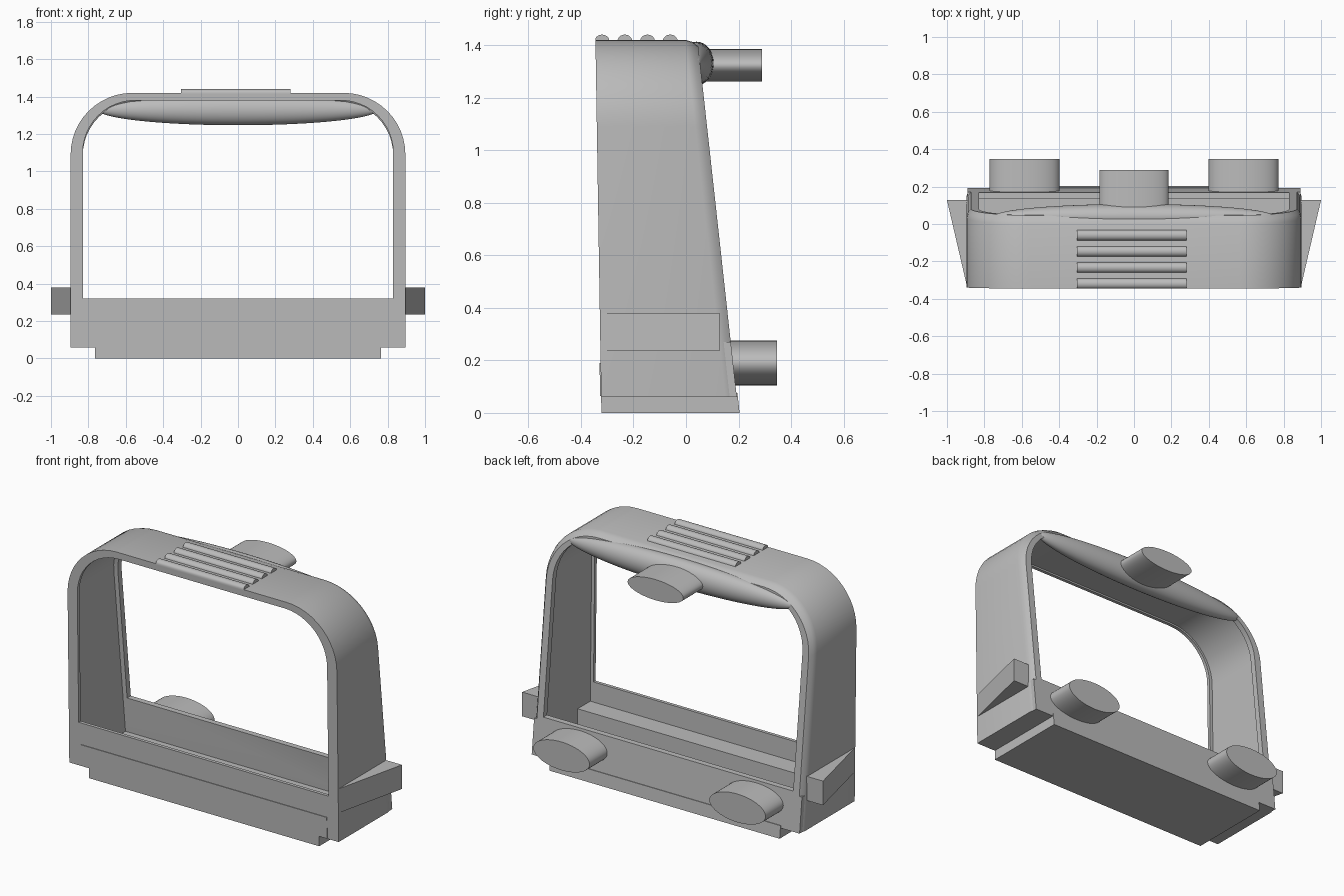
import bpy, bmesh, math
from mathutils import Matrix

if "Cube" in bpy.data.objects:
    bpy.data.objects.remove(bpy.data.objects["Cube"])

grey = bpy.data.materials.new("plain_grey")
grey.use_nodes = True
grey.diffuse_color = (0.5, 0.5, 0.5, 1)
grey.node_tree.nodes["Principled BSDF"].inputs["Base Color"].default_value = (0.5, 0.5, 0.5, 1)


def front(z):
    return -0.322 - 0.016 * z


def rear(z):
    return 0.2 - 0.11 * z


def finish(name, bm):
    """Turn a bmesh into a smooth-by-angle grey object."""
    bmesh.ops.remove_doubles(bm, verts=bm.verts, dist=0.0002)
    bmesh.ops.recalc_face_normals(bm, faces=bm.faces)
    mesh = bpy.data.meshes.new(name)
    bm.to_mesh(mesh)
    bm.free()
    mesh.materials.append(grey)
    obj = bpy.data.objects.new(name, mesh)
    bpy.context.collection.objects.link(obj)
    bpy.ops.object.select_all(action="DESELECT")
    obj.select_set(True)
    bpy.context.view_layer.objects.active = obj
    bpy.ops.object.shade_smooth_by_angle(angle=math.radians(30))
    return obj


def loft(name, loops, closed=False):
    """Bridge equal-length point loops; cap the ends unless closed."""
    bm = bmesh.new()
    rings = [[bm.verts.new(p) for p in loop] for loop in loops]
    count = len(rings)
    for i in range(count if closed else count - 1):
        a, b = rings[i], rings[(i + 1) % count]
        for j in range(len(a)):
            k = (j + 1) % len(a)
            bm.faces.new((a[j], a[k], b[k], b[j]))
    if not closed:
        bm.faces.new(rings[0])
        bm.faces.new(rings[-1])
    return finish(name, bm)


def arch(width, bottom, top, radius, depth, offset):
    """Arch outline with square bottom corners, following a leaning face."""
    points = [(-width, bottom), (width, bottom)]
    for side, start in ((1, 0), (-1, 90)):
        for i in range(13):
            a = math.radians(start + i * 7.5)
            points.append((side * (width - radius) + radius * math.cos(a),
                           top - radius + radius * math.sin(a)))
    return [(x, depth(z) + offset, z) for x, z in points]


# Hollow arched frame with front rim, sill step, channel and rear flange
loft("arched_frame", [
    arch(0.895, 0.06, 1.42, 0.33, front, 0),
    arch(0.895, 0.06, 1.42, 0.33, rear, -0.045),
    arch(0.888, 0.06, 1.412, 0.33, rear, -0.02),
    arch(0.872, 0.06, 1.395, 0.32, rear, 0),
    arch(0.83, 0.29, 1.375, 0.29, rear, 0),
    arch(0.83, 0.29, 1.375, 0.29, rear, -0.035),
    arch(0.85, 0.08, 1.39, 0.3, rear, -0.045),
    arch(0.85, 0.08, 1.39, 0.3, front, 0.14),
    arch(0.85, 0.2, 1.39, 0.3, front, 0.14),
    arch(0.85, 0.2, 1.39, 0.3, front, 0.02),
    arch(0.83, 0.32, 1.38, 0.28, front, 0.02),
    arch(0.83, 0.32, 1.38, 0.28, front, 0),
], closed=True)


def panel(name, half_x, low, high, front_off, back):
    loft(name, [[(x, front(low) + front_off, low), (x, back(low), low),
                 (x, back(high), high), (x, front(high) + front_off, high)]
                for x in (-half_x, half_x)])


# Base plinth, lower front panel and flush rear panel
panel("base_plinth", 0.765, 0, 0.075, 0, lambda z: rear(z) + 0.004)
panel("lower_front_panel", 0.82, 0.065, 0.19, -0.004, lambda z: front(z) + 0.01)
loft("rear_panel", [[(x, rear(z) - 0.03, z), (x, rear(z), z)][::s] +
                    [(x, rear(t), t), (x, rear(t) - 0.03, t)][::s]
                    for x, z, t, s in ((-0.89, 0.06, 0.27, 1), (0.89, 0.06, 0.27, 1))])

# Tapered side lugs
for label, s in (("left", 1), ("right", -1)):
    loft(label + "_lug", [[(s * 0.88, -0.325, z), (s * 0.895, -0.325, z),
                           (s * 1.0, 0.128, z), (s * 0.88, 0.128, z)]
                          for z in (0.235, 0.38)])

# Swollen rear bar under the arch top
bm = bmesh.new()
bmesh.ops.create_uvsphere(bm, u_segments=32, v_segments=32, radius=1,
                          matrix=Matrix.Translation((0, 0.04, 1.33))
                          @ Matrix.Diagonal((0.75, 0.067, 0.083, 1))
                          @ Matrix.Rotation(math.pi / 2, 4, "Y"))
finish("rear_bar", bm)


def peg(name, x, z, half_x, half_z, y0, y1):
    ring = [(x + half_x * math.cos(i * math.pi / 24),
             z + half_z * math.sin(i * math.pi / 24)) for i in range(48)]
    loft(name, [[(px, y, pz) for px, pz in ring] for y in (y0, y1)])


# Oval pegs on the back
peg("top_peg", 0, 1.323, 0.185, 0.062, 0.05, 0.29)
peg("left_peg", 0.585, 0.19, 0.187, 0.085, 0.15, 0.347)
peg("right_peg", -0.585, 0.19, 0.187, 0.085, 0.15, 0.347)

# Rounded grip ridges on top
for n in range(4):
    y = -0.06 - 0.0865 * n
    arc = [(max(y + 0.028 * math.cos(i * math.pi / 10), -0.345),
            1.415 + 0.025 * math.sin(i * math.pi / 10)) for i in range(11)]
    loft("grip_ridge_%d" % (n + 1), [[(x, py, pz) for py, pz in arc] for x in (-0.305, 0.28)])
